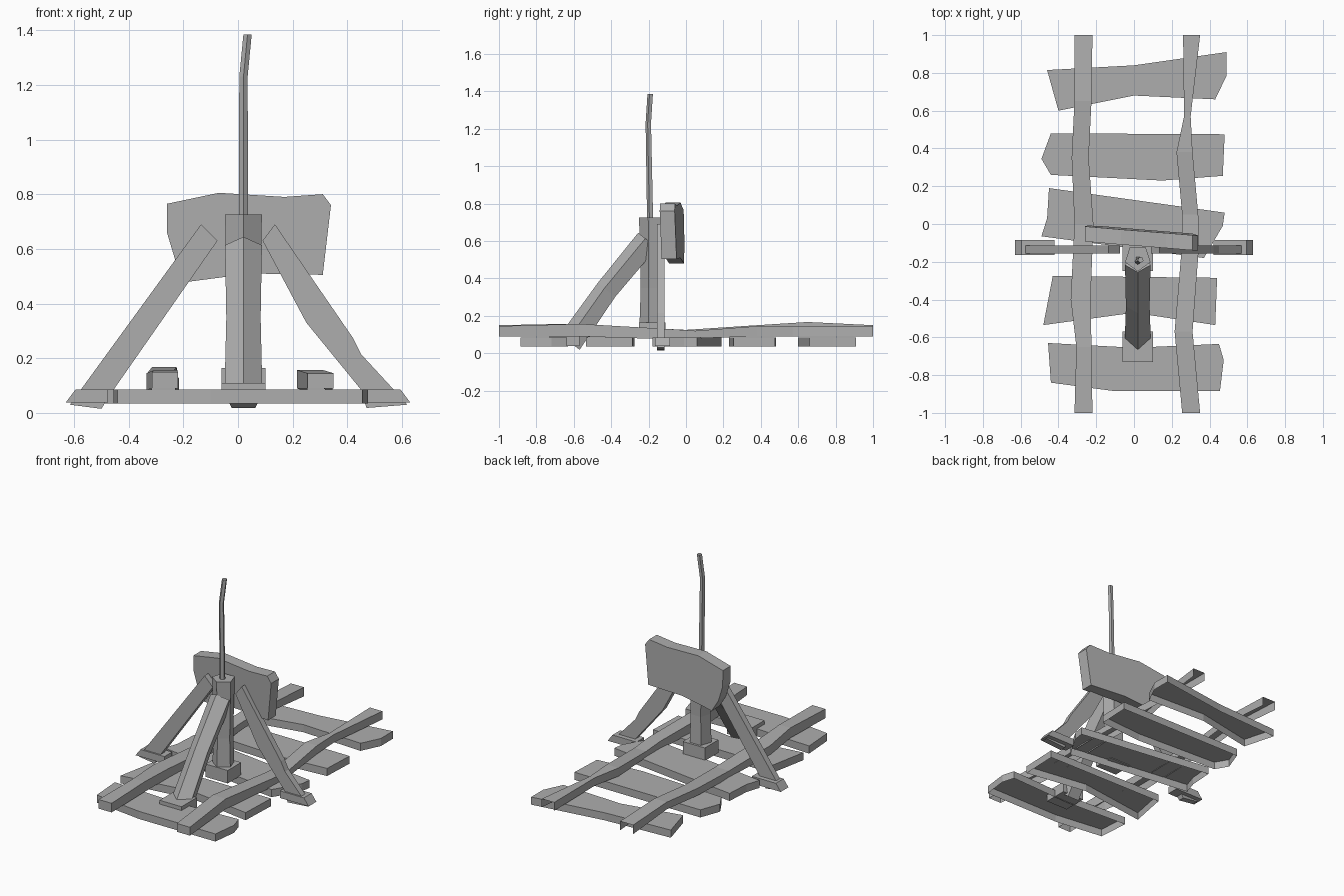
import bpy
import bmesh
import math
from mathutils import Vector

if "Cube" in bpy.data.objects:
    bpy.data.objects.remove(bpy.data.objects["Cube"])

grey = bpy.data.materials.new("weathered grey")
grey.use_nodes = True
COLOR = (0.42, 0.42, 0.42, 1)
grey.diffuse_color = COLOR
grey.node_tree.nodes["Principled BSDF"].inputs["Base Color"].default_value = COLOR


def loft(name, rings, start_cap=True, end_cap=True, open_side=None):
    """Skin a list of point rings; open_side skips one strip of the skin."""
    bm = bmesh.new()
    loops = [[bm.verts.new(p) for p in ring] for ring in rings]
    n = len(loops[0])
    for a, b in zip(loops, loops[1:]):
        for i in range(n):
            if i != open_side:
                j = (i + 1) % n
                bm.faces.new((a[i], a[j], b[j], b[i]))
    if start_cap:
        bm.faces.new(loops[0][::-1])
    if end_cap:
        bm.faces.new(loops[-1])
    bmesh.ops.recalc_face_normals(bm, faces=bm.faces)
    mesh = bpy.data.meshes.new(name)
    bm.to_mesh(mesh)
    bm.free()
    mesh.materials.append(grey)
    obj = bpy.data.objects.new(name, mesh)
    bpy.context.collection.objects.link(obj)
    return obj


def box(name, x0, x1, y0, y1, z0, z1):
    loft(name, [[(x0, y0, z), (x1, y0, z), (x1, y1, z), (x0, y1, z)] for z in (z0, z1)])


def pentagon_beam(name, stations):
    """Five-sided beam; each station is centre, radius and the ridge direction."""
    rings = []
    for centre, radius, ridge in stations:
        c, r, side = Vector(centre), Vector(ridge).normalized(), Vector((1, 0, 0))
        rings.append([c + radius * (math.cos(t) * r + math.sin(t) * side)
                      for t in (math.tau * k / 5 for k in range(5))])
    return loft(name, rings)


# Sleepers: uneven planks, open underneath
sleepers = [
    [(-.46, .815), (0, .84), (.49, .91), (.49, .785), (.43, .66), (0, .68), (-.4, .6)],
    [(-.44, .48), (.48, .475), (.47, .255), (.15, .23), (-.44, .26), (-.49, .345)],
    [(-.45, .19), (.48, .06), (.47, -.01), (.37, -.18), (-.49, -.065), (-.46, .03)],
    [(-.43, -.275), (.44, -.285), (.43, -.535), (0, -.47), (-.48, -.535)],
    [(-.455, -.63), (0, -.655), (.45, -.635), (.475, -.72), (.455, -.885),
     (-.1, -.885), (-.44, -.84)],
]
for k, outline in enumerate(sleepers):
    loft(f"sleeper_{k + 1}", [[(x, y, z) for x, y in outline] for z in (.035, .085)],
         start_cap=False)

# Warped rails: stations are y, x range, z range; open below and at the back
rails = {
    "right_rail": [(-1, -.315, -.22, .09, .15), (-.65, -.305, -.225, .09, .157),
                   (-.4, -.335, -.23, .085, .145), (0, -.315, -.215, .08, .125),
                   (.35, -.33, -.24, .1, .148), (.65, -.315, -.225, .12, .167),
                   (1, -.315, -.22, .09, .15)],
    "left_rail": [(-1, .255, .35, .09, .145), (-.57, .215, .31, .09, .157),
                  (-.1, .255, .345, .075, .13), (.05, .255, .34, .08, .12),
                  (.38, .225, .31, .09, .145), (.57, .265, .3, .09, .142),
                  (1, .26, .35, .09, .145)],
}
for name, stations in rails.items():
    loft(name, [[(a, y, lo), (b, y, lo), (b, y, hi), (a, y, hi)]
                for y, a, b, lo, hi in stations], end_cap=False, open_side=0)

# Upright post on its block, with a bent rod on top
front = (0, -1, 0)
box("post_block", -.06, .1, -.25, -.11, .08, .165)
pentagon_beam("post", [((.02, -.18, .11), .07, front), ((.02, -.18, .35), .062, front),
                       ((.02, -.18, .725), .071, front)])
pentagon_beam("rod", [((.02, -.19, .7), .018, front), ((.02, -.2, 1.23), .016, front),
                      ((.035, -.19, 1.385), .016, front)])

# Front brace with its foot plate
slope = (0, -.78, .62)
box("front_brace_plate", -.06, .1, -.73, -.57, .04, .11)
pentagon_beam("front_brace", [((.02, -.615, .055), .073, slope),
                              ((.02, -.42, .335), .066, slope),
                              ((.02, -.2, .6), .071, slope)])

# Side braces, each through a sloped foot plate
braces = {
    "right_brace": [(-.135, .69), (-.075, .63), (-.455, .085), (-.5, .015),
                    (-.615, .03), (-.575, .085)],
    "left_brace": [(.135, .69), (.09, .63), (.25, .33), (.45, .085), (.47, .018),
                   (.62, .03), (.57, .085), (.45, .215), (.42, .275)],
}
for name, outline in braces.items():
    loft(name, [[(x, y, z) for x, z in outline] for y in (-.155, -.115)])
for name, s in (("right_brace_plate", -1), ("left_brace_plate", 1)):
    loft(name, [[(s * x, y, z) for x, z in ((.42, .038), (.63, .038), (.595, .085), (.42, .085))]
                for y in (-.165, -.085)])

# Chipped stop board, turned slightly and leaning
board = [(-.26, .765), (-.07, .805), (.17, .79), (.31, .8), (.34, .76), (.31, .505),
         (.05, .51), (-.18, .48), (-.23, .56), (-.26, .66)]
loft("stop_board", [[(x, y - .08 * x - .03 * (z - .65), z) for x, z in board]
                    for y in (-.11, -.03)])
